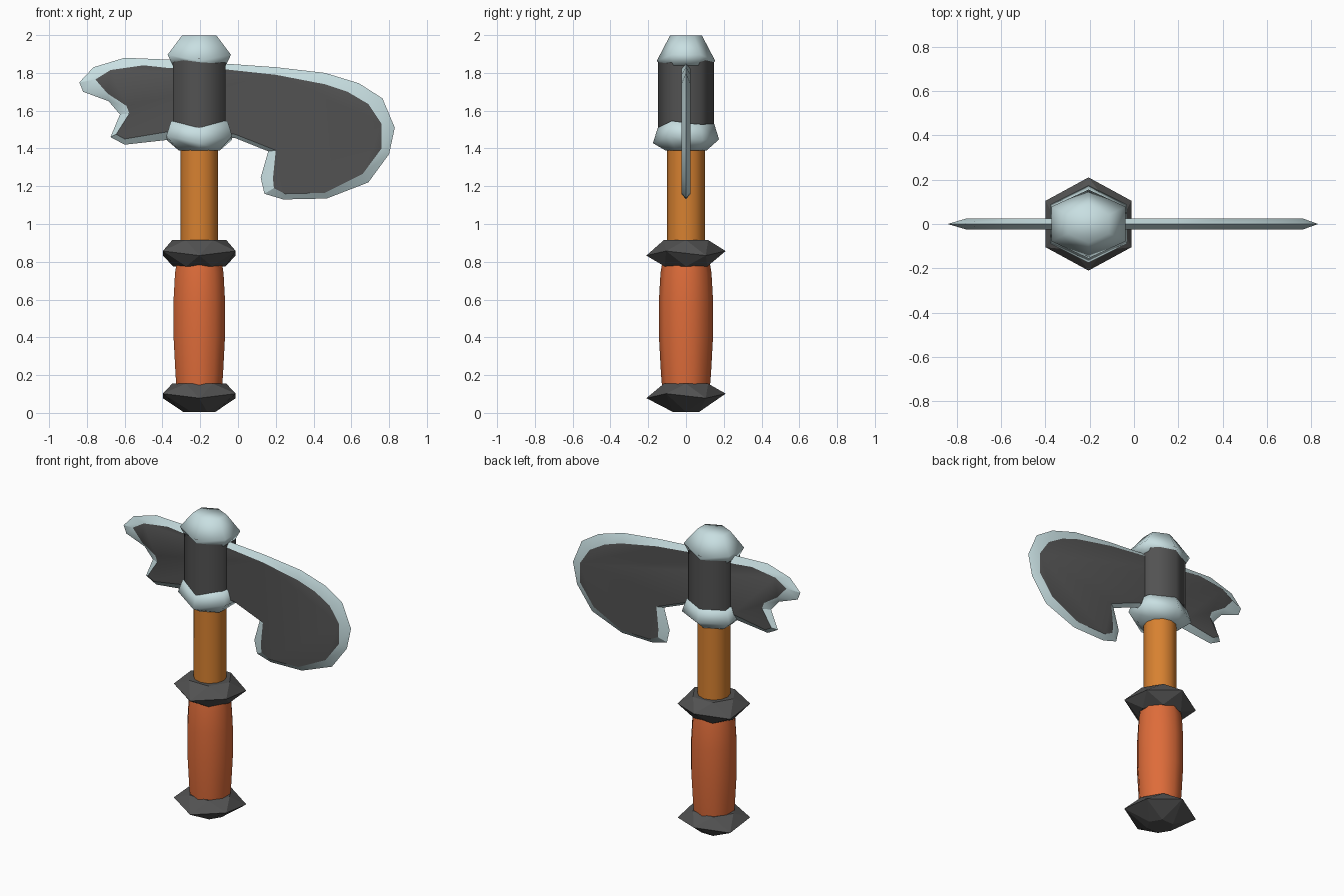
import bpy, bmesh
from math import sin, cos, pi, radians

cube = bpy.data.objects.get("Cube")
if cube:
    bpy.data.objects.remove(cube, do_unlink=True)

AXIS_X = -0.205  # centre line of the handle


def material(name, rgb):
    mat = bpy.data.materials.new(name)
    mat.use_nodes = True
    mat.diffuse_color = (*rgb, 1)
    mat.node_tree.nodes["Principled BSDF"].inputs["Base Color"].default_value = (*rgb, 1)
    return mat


iron = material("dark iron", (0.085, 0.085, 0.085))
steel = material("pale steel", (0.58, 0.74, 0.76))
wood = material("orange wood", (0.68, 0.22, 0.03))
leather = material("red leather", (0.73, 0.15, 0.042))


def finish(bm, name, mats, smooth_angle=0):
    bmesh.ops.recalc_face_normals(bm, faces=bm.faces)
    mesh = bpy.data.meshes.new(name)
    for face in bm.faces:
        face.smooth = smooth_angle > 0
    bm.to_mesh(mesh)
    bm.free()
    for mat in mats:
        mesh.materials.append(mat)
    if smooth_angle:
        mesh.set_sharp_from_angle(angle=radians(smooth_angle))
    obj = bpy.data.objects.new(name, mesh)
    bpy.context.scene.collection.objects.link(obj)
    return obj


def turned(name, mat, rings, sides=6, stretch=1.0, zigzag=0, sag=0, twist=0, smooth=0):
    """Stack of polygon rings (radius, z) around the handle axis.
    zigzag lifts alternate corners, sag drops the front and back corners,
    twist turns each ring by that share of one side."""
    bm = bmesh.new()
    loops = []
    for k, (radius, z) in enumerate(rings):
        inner = 0 < k < len(rings) - 1
        loop = []
        for i in range(sides):
            a = pi / 2 + 2 * pi * (i + twist * (k - 1)) / sides
            lift = zigzag * (-1) ** i + sag * cos(2 * a) if inner else 0
            loop.append(bm.verts.new((AXIS_X + radius * stretch * cos(a),
                                      radius * sin(a), z + lift)))
        loops.append(loop)
    for low, high in zip(loops, loops[1:]):
        for i in range(sides):
            j = (i + 1) % sides
            bm.faces.new((low[i], low[j], high[i]))
            bm.faces.new((low[j], high[j], high[i]))
    bm.faces.new(loops[0])
    bm.faces.new(loops[-1])
    return finish(bm, name, [mat], smooth)


# Handle
turned("pommel", iron, [(0.08, 0.005), (0.21, 0.09), (0.135, 0.155)],
       stretch=1.06, zigzag=0.012, twist=0.5)
turned("grip", leather, [(0.125, 0.12), (0.132, 0.2), (0.143, 0.4), (0.143, 0.6),
                         (0.135, 0.74), (0.125, 0.8)], sides=10, smooth=60)
turned("hand_guard", iron, [(0.13, 0.775), (0.21, 0.845), (0.135, 0.915)],
       stretch=1.06, zigzag=0.012, twist=0.5)
turned("shaft", wood, [(0.1, 0.85), (0.1, 1.5)], sides=12, smooth=60)

# Head fittings
turned("lower_collar", steel, [(0.11, 1.39), (0.175, 1.45), (0.15, 1.53), (0.1, 1.54)],
       stretch=1.15, zigzag=0.01, sag=0.012, smooth=70)
turned("socket", iron, [(0.148, 1.47), (0.148, 1.88)], stretch=1.08, smooth=65)
turned("top_cap", steel, [(0.13, 1.84), (0.155, 1.885), (0.085, 1.997)],
       stretch=1.25, sag=0.022, smooth=70)

# Blade outline: sharp edge (x, z) paired with the start of the flat cheek (x, z)
OUTLINE = [
    (-.08, 1.85, -.08, 1.82), (.2, 1.83, .2, 1.79), (.46, 1.80, .46, 1.74),
    (.64, 1.745, .58, 1.70), (.765, 1.665, .69, 1.635), (.83, 1.51, .76, 1.53),
    (.80, 1.37, .76, 1.4), (.69, 1.22, .66, 1.265), (.47, 1.135, .46, 1.165),
    (.24, 1.13, .25, 1.16), (.14, 1.16, .19, 1.19), (.12, 1.245, .185, 1.24),
    (.16, 1.385, .2, 1.39), (-.015, 1.455, -.015, 1.475), (-.33, 1.45, -.36, 1.49),
    (-.6, 1.42, -.6, 1.45), (-.675, 1.46, -.645, 1.475), (-.625, 1.58, -.575, 1.585),
    (-.685, 1.65, -.59, 1.625), (-.82, 1.70, -.69, 1.69), (-.84, 1.75, -.755, 1.765),
    (-.765, 1.83, -.675, 1.815), (-.6, 1.88, -.5, 1.84), (-.36, 1.87, -.36, 1.825),
]

bm = bmesh.new()
edge = [bm.verts.new((x, 0, z)) for x, z, _, _ in OUTLINE]
for side in (-1, 1):
    cheek = [bm.verts.new((x, side * 0.025, z)) for _, _, x, z in OUTLINE]
    bm.faces.new(cheek).material_index = 1
    for i in range(len(edge)):
        bm.faces.new((edge[i - 1], edge[i], cheek[i], cheek[i - 1]))
finish(bm, "axe_blade", [steel, iron], 25)
